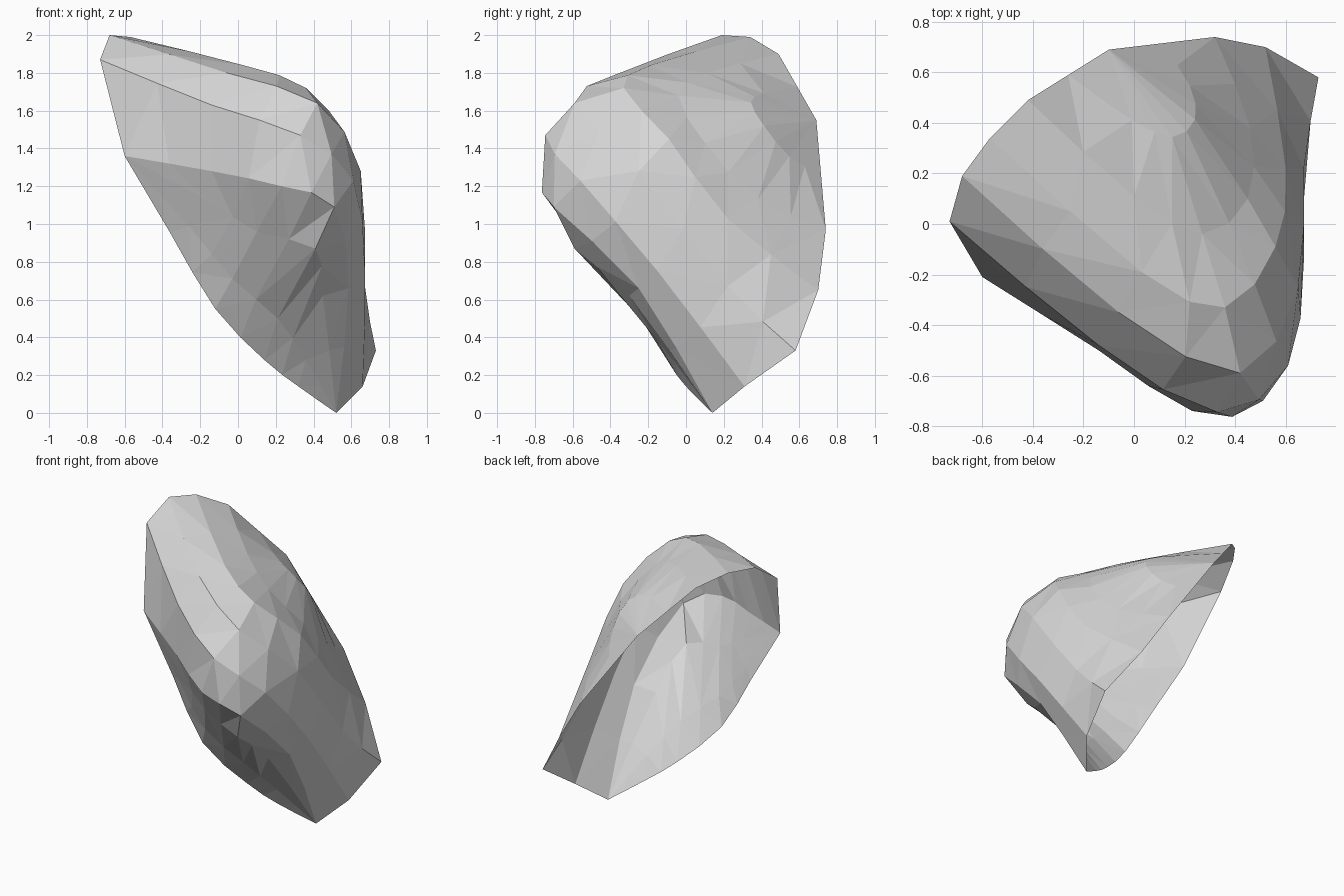
import bpy, bmesh, math
from mathutils import Vector

if "Cube" in bpy.data.objects:
    bpy.data.objects.remove(bpy.data.objects["Cube"])

# Nested U-shaped ribs, lower rim first, working round the shell to the back rim
RIBS = [
    [(-.60, -.21, 1.36), (-.36, -.22, .955), (-.12, -.23, .55), (.14, -.10, .28), (.32, 0, .14), (.52, .14, 0)],
    [(-.60, -.21, 1.36), (-.26, -.30, .99), (-.03, -.33, .71), (.21, -.24, .50), (.36, -.07, .28), (.52, .14, 0)],
    [(-.60, -.21, 1.36), (-.17, -.42, 1.13), (.10, -.52, .96), (.41, -.59, .87), (.45, -.30, .62), (.52, .14, 0)],
    [(-.60, -.21, 1.36), (-.14, -.50, 1.28), (.23, -.74, 1.20), (.51, -.70, 1.09), (.585, -.25, .66), (.52, .14, 0)],
    [(-.73, .01, 1.87), (-.14, -.48, 1.63), (.33, -.745, 1.47), (.61, -.56, 1.23), (.672, -.15, .75), (.66, .31, .14)],
    [(-.68, .19, 2.0), (-.06, -.35, 1.80), (.42, -.59, 1.64), (.65, -.25, 1.28), (.672, .22, .67), (.73, .58, .33)],
    [(-.57, .34, 1.99), (.03, -.19, 1.84), (.36, -.33, 1.72), (.56, -.09, 1.45), (.60, .22, 1.03), (.52, .70, .65)],
    [(-.42, .49, 1.90), (.00, .11, 1.80), (.27, -.04, 1.68), (.45, .10, 1.43), (.46, .38, 1.13), (.32, .74, .97)],
]
BACK = Vector((-.10, .69, 1.55))      # middle of the back rim
BULGE = Vector((.07, .02, .03))       # rounding of the innermost rib


def smooth_rib(ctrl):
    """Keep every control point and add one rounded point between neighbours."""
    p = [Vector(c) for c in ctrl]
    p = [2 * p[0] - p[1]] + p + [2 * p[-1] - p[-2]]
    out = []
    for i in range(1, len(p) - 2):
        out.append(p[i])
        out.append((9 * (p[i] + p[i + 1]) - p[i - 1] - p[i + 2]) / 16)
    return out + [p[-2]]


rows = [smooth_rib(r) for r in RIBS]
# Innermost rib: halfway from the last rib to the back rim, slightly bulged
rows.append([p.lerp(BACK, 0.5) + BULGE * math.sin(math.pi * i / 10)
             for i, p in enumerate(rows[-1])])

# Loft the ribs into one open shell
bm = bmesh.new()
grid = [[bm.verts.new(p) for p in row] for row in rows]
for a, b in zip(grid, grid[1:]):
    for i in range(len(a) - 1):
        bm.faces.new((a[i], a[i + 1], b[i + 1], b[i]))

# Close the dome with a fan to the middle of the back rim
centre = bm.verts.new(BACK)
for a, b in zip(grid[-1], grid[-1][1:]):
    bm.faces.new((a, b, centre))
bmesh.ops.remove_doubles(bm, verts=bm.verts, dist=0.002)
bmesh.ops.triangulate(bm, faces=bm.faces, quad_method='SHORT_EDGE')

mesh = bpy.data.meshes.new("curved_shell")
bm.to_mesh(mesh)
bm.free()
shell = bpy.data.objects.new("curved_shell", mesh)
bpy.context.collection.objects.link(shell)

# Single plain grey
grey = bpy.data.materials.new("light_grey")
grey.diffuse_color = (0.68, 0.68, 0.68, 1)
grey.use_nodes = True
grey.node_tree.nodes["Principled BSDF"].inputs["Base Color"].default_value = grey.diffuse_color
mesh.materials.append(grey)
